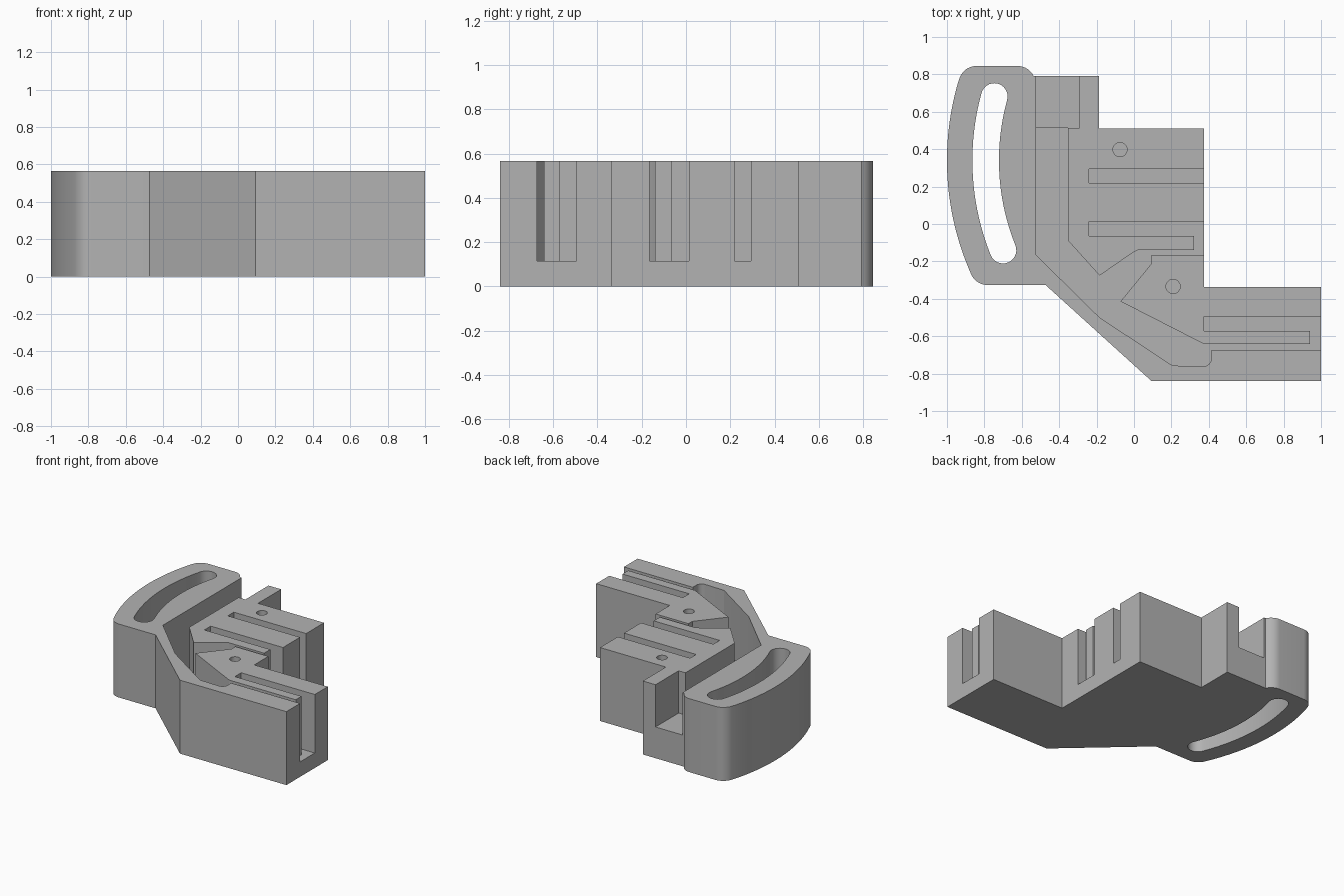
import bpy, bmesh
from math import sin, cos, radians

cube = bpy.data.objects.get("Cube")
if cube:
    bpy.data.objects.remove(cube, do_unlink=True)

TOP, FLOOR, STEP = 0.565, 0.115, 0.24
ABOVE = TOP + 0.1
PIVOT = (0.494, 0.34)          # centre of the curved arm and its slot

grey = bpy.data.materials.new("grey_plastic")
grey.use_nodes = True
colour = (0.45, 0.45, 0.45, 1)
grey.diffuse_color = colour
grey.node_tree.nodes["Principled BSDF"].inputs["Base Color"].default_value = colour


def arc(centre, radius, start, end, steps=10):
    angles = [radians(start + (end - start) * i / steps) for i in range(steps + 1)]
    return [(centre[0] + radius * cos(a), centre[1] + radius * sin(a)) for a in angles]


def prism(name, outline, low, high):
    bm = bmesh.new()
    face = bm.faces.new([bm.verts.new((x, y, low)) for x, y in outline])
    wall = bmesh.ops.extrude_face_region(bm, geom=[face])["geom"]
    verts = [v for v in wall if isinstance(v, bmesh.types.BMVert)]
    bmesh.ops.translate(bm, verts=verts, vec=(0, 0, high - low))
    bmesh.ops.recalc_face_normals(bm, faces=bm.faces)
    mesh = bpy.data.meshes.new(name)
    bm.to_mesh(mesh)
    bm.free()
    mesh.materials.append(grey)
    obj = bpy.data.objects.new(name, mesh)
    bpy.context.collection.objects.link(obj)
    return obj


def cut(body, name, outline, low, high=ABOVE):
    cutter = prism(name, outline, low, high)
    cutter.hide_render = True
    mod = body.modifiers.new(name, "BOOLEAN")
    mod.operation, mod.solver, mod.object = "DIFFERENCE", "EXACT", cutter
    bpy.context.view_layer.objects.active = body
    bpy.ops.object.modifier_apply(modifier=mod.name)
    bpy.data.objects.remove(cutter, do_unlink=True)


# Whole block: stepped body plus the curved arm with rounded corners
outline = [(-0.473, -0.326), (0.094, -0.84), (1, -0.84), (1, -0.337),
           (0.374, -0.337), (0.374, 0.511), (-0.187, 0.511), (-0.187, 0.792),
           (-0.537, 0.792)]
outline += arc((-0.623, 0.749), 0.096, 27, 90)
outline += arc((-0.842, 0.749), 0.096, 90, 163)
outline += arc(PIVOT, 1.494, 163, 204, 32)[1:-1]
outline += arc((-0.783, -0.23), 0.096, 204, 270)
body = prism("bracket_body", outline, 0, TOP)

# Winding channel, leaving two thin fins standing in the open mouths
channel = [(1.1, -0.674), (0.414, -0.674)]
channel += arc((0.37, -0.718), 0.044, 0, -90, 8)
channel += [(0.206, -0.757), (-0.184, -0.5), (-0.523, -0.166), (-0.523, 0.513),
            (-0.353, 0.513), (-0.353, -0.088), (-0.184, -0.276), (-0.01, -0.155),
            (0.02, -0.139), (0.32, -0.139), (0.32, -0.064), (-0.241, -0.064),
            (-0.241, 0.013), (0.45, 0.013), (0.45, -0.165), (0.094, -0.165),
            (0.094, -0.211), (-0.072, -0.414), (0.374, -0.642), (0.941, -0.642),
            (0.941, -0.572), (0.374, -0.572), (0.374, -0.495), (1.1, -0.495)]
cut(body, "channel", channel, FLOOR)

# Straight side slot and the raised rear mouth of the channel
cut(body, "side_slot", [(-0.241, 0.22), (0.45, 0.22), (0.45, 0.294), (-0.241, 0.294)], FLOOR)
cut(body, "rear_mouth", [(-0.523, 0.511), (-0.295, 0.511), (-0.295, 0.9), (-0.523, 0.9)], STEP)

# Blind screw holes
for x, y in [(-0.075, 0.398), (0.209, -0.334)]:
    cut(body, "screw_hole", arc((x, y), 0.038, 0, 345, 23), FLOOR)

# Curved slot right through the arm
mid, half, first, last = 1.287, 0.071, 164.6, 201.9
ends = [(PIVOT[0] + mid * cos(radians(a)), PIVOT[1] + mid * sin(radians(a))) for a in (first, last)]
slot = arc(PIVOT, mid + half, first, last, 28)
slot += arc(ends[1], half, last, last + 180, 14)[1:-1]
slot += arc(PIVOT, mid - half, last, first, 28)
slot += arc(ends[0], half, first - 180, first, 14)[1:-1]
cut(body, "curved_slot", slot, -0.1)

# Smooth the round walls, keep corners sharp
bpy.ops.object.select_all(action="DESELECT")
body.select_set(True)
bpy.context.view_layer.objects.active = body
bpy.ops.object.shade_smooth_by_angle(angle=radians(25))
